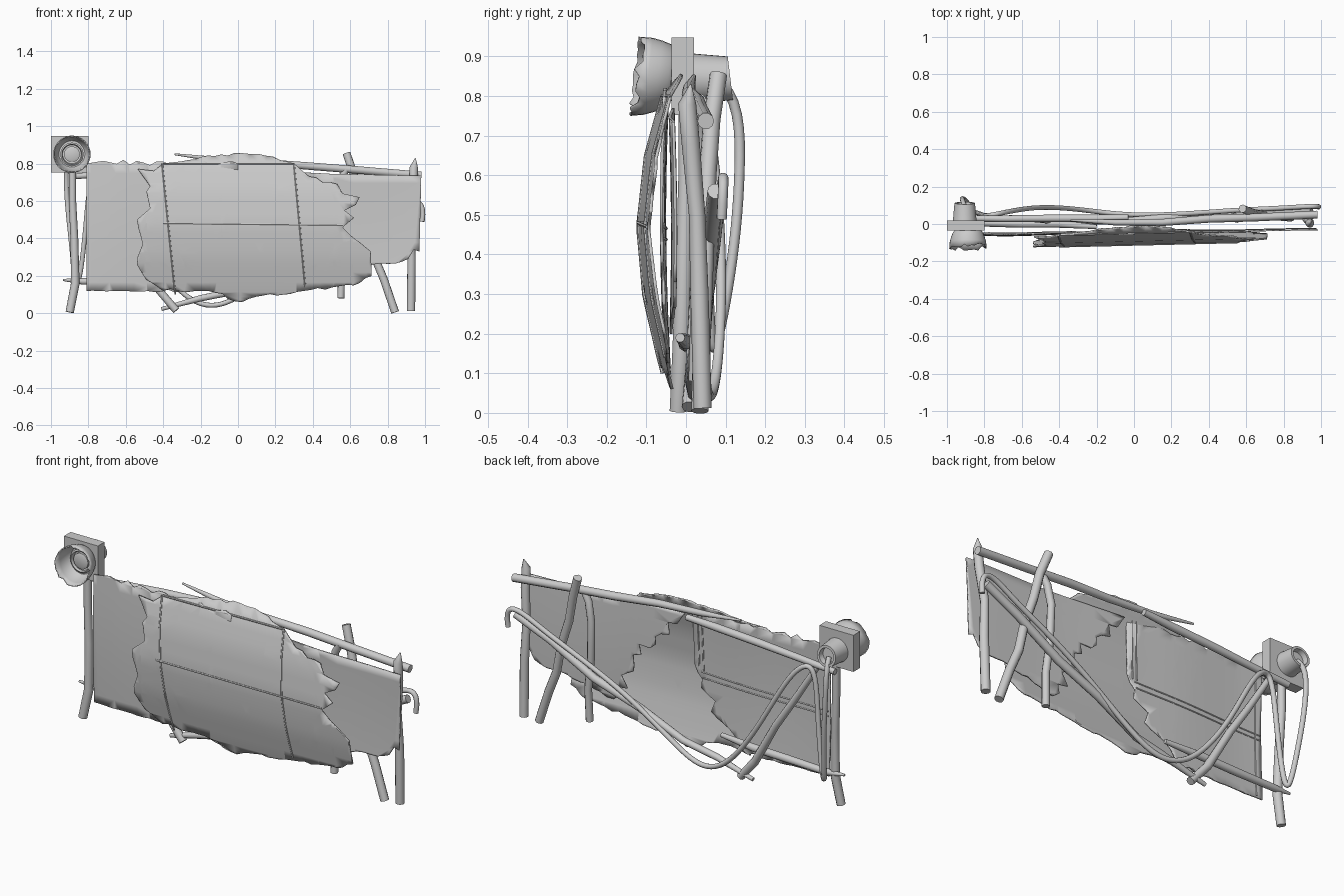
import bpy, bmesh, math, random
from mathutils import Vector

if "Cube" in bpy.data.objects:
    bpy.data.objects.remove(bpy.data.objects["Cube"])

random.seed(7)


def finish(ob, angle=35):
    bpy.ops.object.select_all(action='DESELECT')
    ob.select_set(True)
    bpy.context.view_layer.objects.active = ob
    if ob.type == 'CURVE':
        bpy.ops.object.convert(target='MESH')
    bpy.ops.object.shade_smooth_by_angle(angle=math.radians(angle))
    return ob


def add_mesh(name, bm):
    me = bpy.data.meshes.new(name)
    bm.to_mesh(me)
    bm.free()
    ob = bpy.data.objects.new(name, me)
    bpy.context.collection.objects.link(ob)
    return ob


def tube(name, pts, r, taper=None, smooth=False, res=3):
    """Swept round bar through (x, y, z) points; taper gives radius factors."""
    cu = bpy.data.curves.new(name, 'CURVE')
    cu.dimensions = '3D'
    cu.bevel_depth, cu.bevel_resolution, cu.use_fill_caps = r, res, True
    sp = cu.splines.new('NURBS' if smooth else 'POLY')
    sp.points.add(len(pts) - 1)
    for i, (q, p) in enumerate(zip(sp.points, pts)):
        q.co = (*p, 1)
        q.radius = taper[i] if taper else 1
    if smooth:
        sp.order_u, sp.use_endpoint_u, sp.resolution_u = 4, True, 6
    ob = bpy.data.objects.new(name, cu)
    bpy.context.collection.objects.link(ob)
    return finish(ob, 50)


def torn_sheet(name, keys, depth, thick=0.008, step=0.035):
    """Sheet from (x, z, raggedness) outline keys, bent by depth(x, z)."""
    pts = []
    for i, (x, z, amp) in enumerate(keys):
        nx, nz, _ = keys[(i + 1) % len(keys)]
        a, b = Vector((x, 0, z)), Vector((nx, 0, nz))
        d = b - a
        n = Vector((-d.z, 0, d.x)).normalized()
        k = max(1, int(d.length / step)) if amp else 1
        for j in range(k):
            pts.append(a + d * (j / k) + n * (random.uniform(-amp, amp) if j else 0))
    bm = bmesh.new()
    f = bm.faces.new([bm.verts.new(p) for p in pts])
    f.normal_update()
    bmesh.ops.triangulate(bm, faces=[f])
    for axis, rng in ((Vector((1, 0, 0)), range(-8, 10)), (Vector((0, 0, 1)), range(1, 17))):
        for i in rng:
            co = axis * (i * 0.1 + 0.013 if axis.x else i * 0.053 + 0.007)
            bmesh.ops.bisect_plane(bm, geom=bm.verts[:] + bm.edges[:] + bm.faces[:],
                                   dist=1e-5, plane_co=co, plane_no=axis)
    for v in bm.verts:
        v.co.y = depth(v.co.x, v.co.z)
    bmesh.ops.recalc_face_normals(bm, faces=bm.faces[:])
    ob = add_mesh(name, bm)
    m = ob.modifiers.new('thickness', 'SOLIDIFY')
    m.thickness, m.offset = thick, 0
    return finish(ob)


def seam(name, a, b, depth, off, r=0.005):
    """Welt lying on a sheet between two (x, z) points."""
    pts = []
    for i in range(15):
        x, z = a[0] + (b[0] - a[0]) * i / 14, a[1] + (b[1] - a[1]) * i / 14
        pts.append((x, depth(x, z) + off, z))
    tube(name, pts, r, res=1)


def lathe(name, profile, centre, tilt=0, ragged=0, segs=32, thick=0):
    """Turned part about the y axis; profile holds (radius, y)."""
    bm = bmesh.new()
    rings = []
    for k, (r, y) in enumerate(profile):
        ring = []
        for i in range(segs):
            t = 2 * math.pi * i / segs
            j = random.uniform(-ragged, ragged) if k == len(profile) - 1 else 0
            ring.append(bm.verts.new((centre[0] + r * math.cos(t), y + j + tilt * r * math.sin(t),
                                      centre[1] + r * math.sin(t))))
        rings.append(ring)
    for p, q in zip(rings, rings[1:]):
        for i in range(segs):
            bm.faces.new((p[i], p[(i + 1) % segs], q[(i + 1) % segs], q[i]))
    bm.faces.new(rings[0])
    if not thick:
        bm.faces.new(rings[-1])
    bmesh.ops.recalc_face_normals(bm, faces=bm.faces[:])
    ob = add_mesh(name, bm)
    if thick:
        ob.modifiers.new('wall', 'SOLIDIFY').thickness = thick
    return finish(ob)


# Bulge of each sheet
BULGE = [(0, -.035), (.06, -.047), (.12, -.065), (.3, -.105), (.47, -.12),
         (.65, -.10), (.8, -.058), (.87, -.012), (1, 0)]


def mid_y(x, z):
    for (z0, y0), (z1, y1) in zip(BULGE, BULGE[1:]):
        if z <= z1:
            return y0 + (y1 - y0) * (z - z0) / (z1 - z0) + .025 * (x + .45)
    return 0


def left_y(x, z):
    return -.04 - .018 * math.sin(math.pi * z) - .004 * math.cos(9 * x)


def right_y(x, z):
    return -.042 + .012 * math.sin(math.pi * z / .9) + .004 * math.cos(7 * x)


# Torn sheets
torn_sheet('left_sheet', [(-.81, .80, 0), (-.72, .815, .022), (-.4, .81, .015), (0, .80, 0),
                          (-.01, .5, .025), (-.09, .36, .03), (-.15, .25, .03), (-.3, .12, .012),
                          (-.52, .115, .003), (-.81, .12, 0)], left_y)
torn_sheet('right_sheet', [(.03, .77, 0), (.5, .745, 0), (.98, .735, 0), (.97, .33, 0), (.94, .34, 0),
                           (.91, .29, .012), (.84, .265, .01), (.72, .26, .012), (.45, .2, .035),
                           (.33, .42, .045), (.2, .6, .045)], right_y)
torn_sheet('middle_sheet', [(-.4, .8, 0), (-.3, .81, .01), (-.02, .855, .006), (.15, .84, .008), (.3, .80, 0),
                            (.38, .73, .012), (.53, .69, 0), (.56, .64, 0), (.65, .62, 0), (.63, .58, 0),
                            (.57, .55, 0), (.62, .51, 0), (.56, .46, .006), (.65, .38, 0), (.71, .33, 0),
                            (.715, .2, .006), (.62, .15, .008), (.35, .12, .01), (.1, .09, .012),
                            (.02, .06, .01), (-.12, .11, .012), (-.4, .12, .012), (-.49, .18, .01),
                            (-.54, .26, .008), (-.51, .37, .012), (-.54, .5, 0), (-.47, .56, 0),
                            (-.49, .65, 0), (-.47, .68, 0), (-.535, .77, 0), (-.45, .76, 0)], mid_y)

# Seams on the sheets
for a, b in (((-.405, .8), (-.335, .1)), ((.3, .8), (.36, .14)), ((-.4, .48), (.56, .47)), ((-.4, .8), (.3, .8))):
    seam('middle_seam', a, b, mid_y, -.003)
for a, b in (((-.03, .79), (-.04, .48)), ((-.055, .79), (-.065, .48)), ((-.8, .46), (-.05, .47)),
             ((-.8, .435), (-.06, .44)), ((-.775, .79), (-.775, .13))):
    seam('left_seam', a, b, left_y, .004, .004)

# Upright branches
tube('left_post', [(-.9, -.02, .005), (-.87, -.012, .16), (-.875, -.005, .4), (-.885, 0, .6), (-.885, 0, .78)],
     .022, [1, 1.05, .95, .9, .9])
tube('right_post', [(.925, .042, .012), (.928, .034, .3), (.92, .028, .5), (.938, .012, .68), (.94, .003, .78),
                    (.948, .012, .83)], .023, [1, 1, .9, 1, 1, .08])
tube('leaning_post', [(.84, .035, .005), (.78, .04, .18), (.73, .045, .3), (.70, .05, .45), (.65, .055, .6),
                      (.62, .065, .74), (.58, .082, .855)], .022)
tube('short_post', [(.55, .025, .08), (.555, .03, .25), (.535, .035, .42), (.53, .04, .62), (.55, .035, .72),
                    (.58, .03, .77)], .019)
tube('slanted_post', [(-.33, .01, .015), (-.42, .02, .12), (-.55, .03, .35), (-.65, .03, .5), (-.8, .025, .74)],
     .021, [1, 1, .9, .85, .7])

# Cross branches
tube('top_rail', [(-.34, .02, .85), (-.1, .008, .82), (.15, .008, .805), (.4, .028, .785), (.65, .035, .765),
                  (.98, .05, .737)], .021, [.25, .75, .9, 1, 1, 1])
tube('left_top_rail', [(-.9, .03, .73), (-.7, .028, .745), (-.45, .03, .765), (-.2, .03, .78), (-.03, .035, .79)],
     .02, [.8, .9, 1, 1, .8])
tube('bottom_rail', [(-.935, .0, .178), (-.83, .005, .17), (-.6, .0, .175), (-.4, .0, .18), (-.2, -.015, .19)],
     .02, [.3, .9, 1, 1, .6])
tube('long_diagonal', [(.95, .075, .56), (.75, .065, .47), (.5, .055, .33), (.25, .04, .24), (0, .02, .12),
                       (-.2, .015, .08), (-.41, .02, .022)], .021, [1, 1, 1, 1, .9, .85, .5])

# Cable: lamp, loop behind the post, sag, up along the diagonal to a hook
tube('cable', [(-.905, .09, .83), (-.92, .135, .79), (-.92, .14, .62), (-.89, .12, .38), (-.87, .07, .12),
               (-.84, .06, .2), (-.81, .05, .5), (-.79, .04, .78), (-.66, .07, .68), (-.5, .095, .36),
               (-.3, .08, .08), (-.12, .055, .015), (.06, .045, .12), (.3, .055, .29), (.55, .075, .42),
               (.8, .085, .53), (.93, .095, .61), (1.0, .095, .59), (.985, .09, .49)], .013, smooth=True)

# Lamp: mounting block, jagged bell, inner rings, rear housing
bm = bmesh.new()
bmesh.ops.create_cube(bm, size=1)
for v in bm.verts:
    v.co = (-.9 + v.co.x * .2, -.008 + v.co.y * .056, .85 + v.co.z * .195)
finish(add_mesh('lamp_block', bm))
C = (-.888, .85)
lathe('lamp_bell', [(.072, -.036), (.08, -.045), (.09, -.07), (.097, -.095), (.1, -.122)], C,
      tilt=.12, ragged=.012, thick=.006)
lathe('lamp_ring', [(.062, -.03), (.062, -.055), (.054, -.06), (.05, -.052), (.05, -.04)], C)
lathe('lamp_lens', [(.042, -.03), (.042, -.055), (.03, -.06)], C)
lathe('lamp_housing', [(.064, .015), (.062, .03), (.055, .112), (.042, .112), (.038, .085)],
      (-.905, .845), tilt=-.12)
